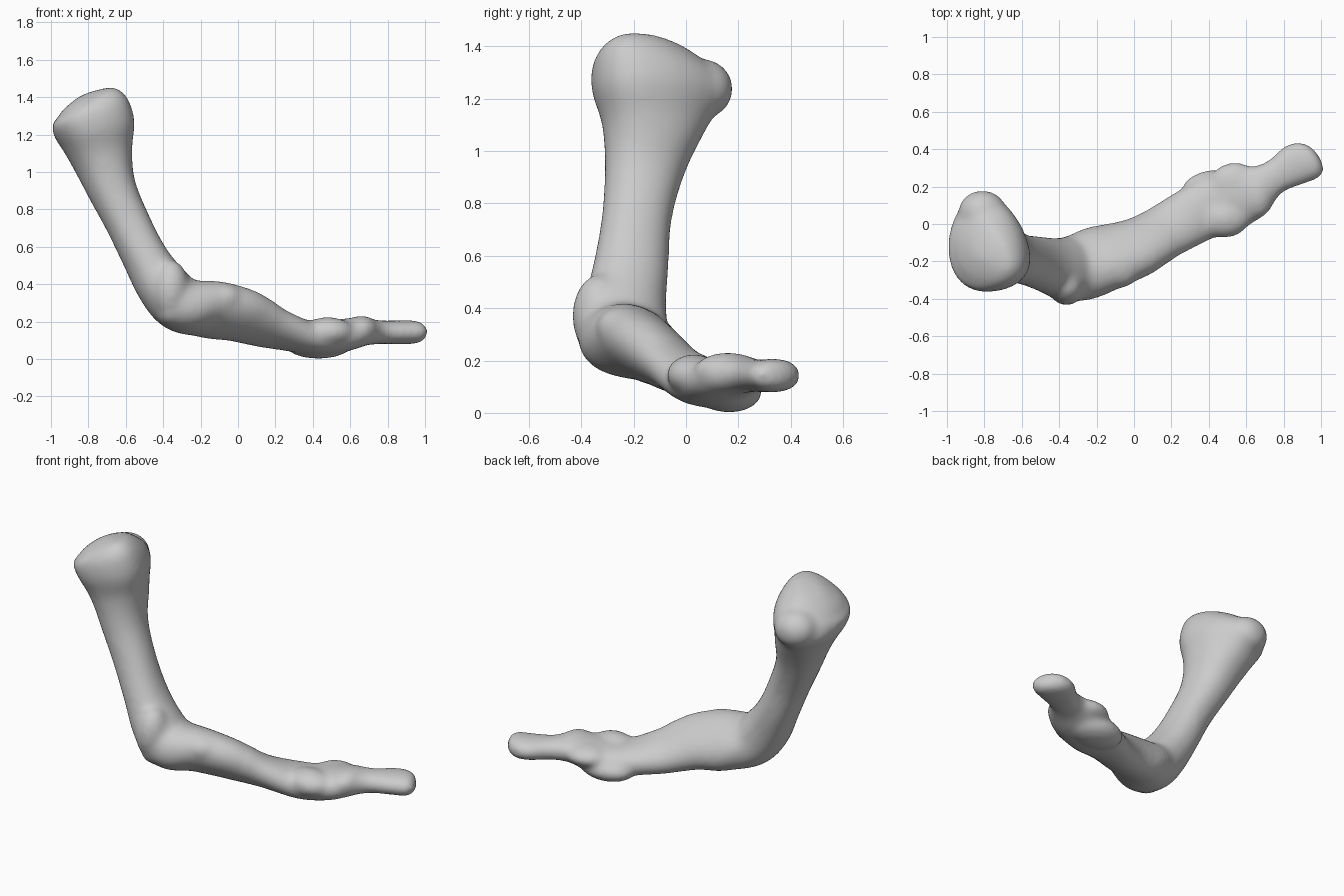
import bpy, bmesh
from math import sin, cos, pi, radians
from mathutils import Vector, Matrix

RING = 40   # points round each cross-section
STEPS = 5   # rings between two sections

cube = bpy.data.objects.get("Cube")
if cube:
    bpy.data.objects.remove(cube, do_unlink=True)

# Shaft sections from the upper head to the slim tip:
# centre x, y, z, then half width and half thickness
sections = [
    (-.847, -.165, 1.402, .03, .03),
    (-.835, -.16, 1.38, .13, .13),
    (-.812, -.145, 1.335, .21, .2),
    (-.775, -.1, 1.235, .26, .208),
    (-.738, -.115, 1.1, .205, .168),
    (-.68, -.155, .92, .157, .131),
    (-.59, -.19, .73, .137, .118),
    (-.495, -.215, .54, .15, .12),
    (-.4, -.24, .39, .167, .14),
    (-.3, -.235, .288, .18, .147),
    (-.15, -.178, .265, .192, .13),
    (0, -.13, .237, .178, .117),
    (.1, -.08, .2, .163, .106),
    (.2, -.02, .16, .155, .094),
    (.4, .088, .11, .158, .088),
    (.55, .14, .125, .16, .088),
    (.66, .185, .145, .13, .077),
    (.75, .25, .143, .094, .064),
    (.86, .317, .142, .114, .064),
    (.94, .34, .143, .106, .063),
    (.985, .345, .14, .068, .043),
    (1, .345, .14, .01, .01),
]

# Rounded swellings that merge into the shaft: centre, then radii
swellings = {
    "back_lobe": ((-.81, .06, 1.238), (.13, .12, .115)),
    "heel": ((-.36, -.33, .37), (.1, .105, .16)),
    "heel_corner": ((-.355, -.285, .255), (.085, .12, .085)),
    "knuckle": ((-.08, -.245, .325), (.11, .098, .083)),
    "front_bump": ((.48, .03, .145), (.14, .105, .079)),
    "back_bump": ((.54, .215, .145), (.14, .115, .065)),
    "end_bump": ((.66, .16, .16), (.09, .13, .072)),
    "under_bump": ((.43, .165, .078), (.18, .125, .077)),
}


def smoothstep(low, high, value):
    t = min(max((value - low) / (high - low), 0), 1)
    return t * t * (3 - 2 * t)


def catmull(a, b, c, d, t):
    return [(2 * q + (r - p) * t + (2 * p - 5 * q + 4 * r - s) * t * t
             + (3 * q - p - 3 * r + s) * t ** 3) / 2
            for p, q, r, s in zip(a, b, c, d)]


def refine(rows):
    """Insert smooth intermediate sections."""
    last = len(rows) - 1
    result = []
    for i in range(last):
        around = [rows[min(max(i + k, 0), last)] for k in (-1, 0, 1, 2)]
        result += [catmull(*around, step / STEPS) for step in range(STEPS)]
    return result + [list(rows[-1])]


def soft_power(value):
    """Make the ellipse slightly squarer."""
    return abs(value) ** .92 * (1 if value > 0 else -1)


def add_shaft(bm):
    rows = refine(sections)
    rings = []
    for i, (x, y, z, width, thick) in enumerate(rows):
        ahead = rows[min(i + 1, len(rows) - 1)]
        behind = rows[max(i - 1, 0)]
        tangent = (Vector(ahead[:3]) - Vector(behind[:3])).normalized()
        # The shaft twists below the head, turns at the bend and leans past it
        head = smoothstep(1, 1.22, z)
        yaw = radians(15 - 10 * head + 11 * smoothstep(-.45, .05, x))
        lean = radians(34) * smoothstep(-.35, -.1, x) * (1 - smoothstep(.05, .4, x))
        side = Vector((-sin(yaw), cos(yaw), 0))
        up = tangent.cross(side).normalized()
        wide = side * cos(lean) - up * sin(lean)
        tall = side * sin(lean) + up * cos(lean)
        ring = []
        for k in range(RING):
            angle = 2 * pi * k / RING
            # The inner side of the head narrows toward the back
            egg = 1 - .36 * head * cos(angle) * (sin(angle) > 0)
            offset = (wide * soft_power(cos(angle)) * max(width, .008)
                      + tall * soft_power(sin(angle)) * egg * max(thick, .008))
            ring.append(bm.verts.new(Vector((x, y, z)) + offset))
        rings.append(ring)
    for first, second in zip(rings, rings[1:]):
        for k in range(RING):
            n = (k + 1) % RING
            bm.faces.new((first[k], first[n], second[n], second[k]))
    bm.faces.new(rings[0])
    bm.faces.new(rings[-1])


def add_swelling(bm, centre, radii):
    shape = Matrix.Translation(centre) @ Matrix.Diagonal((*radii, 1))
    bmesh.ops.create_uvsphere(bm, u_segments=32, v_segments=20,
                              radius=1, matrix=shape)


# Build the shaft and its swellings in one mesh
bm = bmesh.new()
add_shaft(bm)
for centre, radii in swellings.values():
    add_swelling(bm, centre, radii)
bmesh.ops.recalc_face_normals(bm, faces=bm.faces[:])
for face in bm.faces:
    face.smooth = True
mesh = bpy.data.meshes.new("bent_bone")
bm.to_mesh(mesh)
bm.free()
bone = bpy.data.objects.new("bent_bone", mesh)
bpy.context.collection.objects.link(bone)

# Plain pale grey
grey = bpy.data.materials.new("pale_grey")
grey.use_nodes = True
colour = (.6, .6, .6, 1)
grey.diffuse_color = colour
grey.node_tree.nodes["Principled BSDF"].inputs["Base Color"].default_value = colour
mesh.materials.append(grey)

# Fuse everything into one skin and soften the joins
fuse = bone.modifiers.new("fuse", 'REMESH')
fuse.mode = 'VOXEL'
fuse.voxel_size = .013
fuse.use_smooth_shade = True
soften = bone.modifiers.new("soften", 'SMOOTH')
soften.factor = .5
soften.iterations = 24
